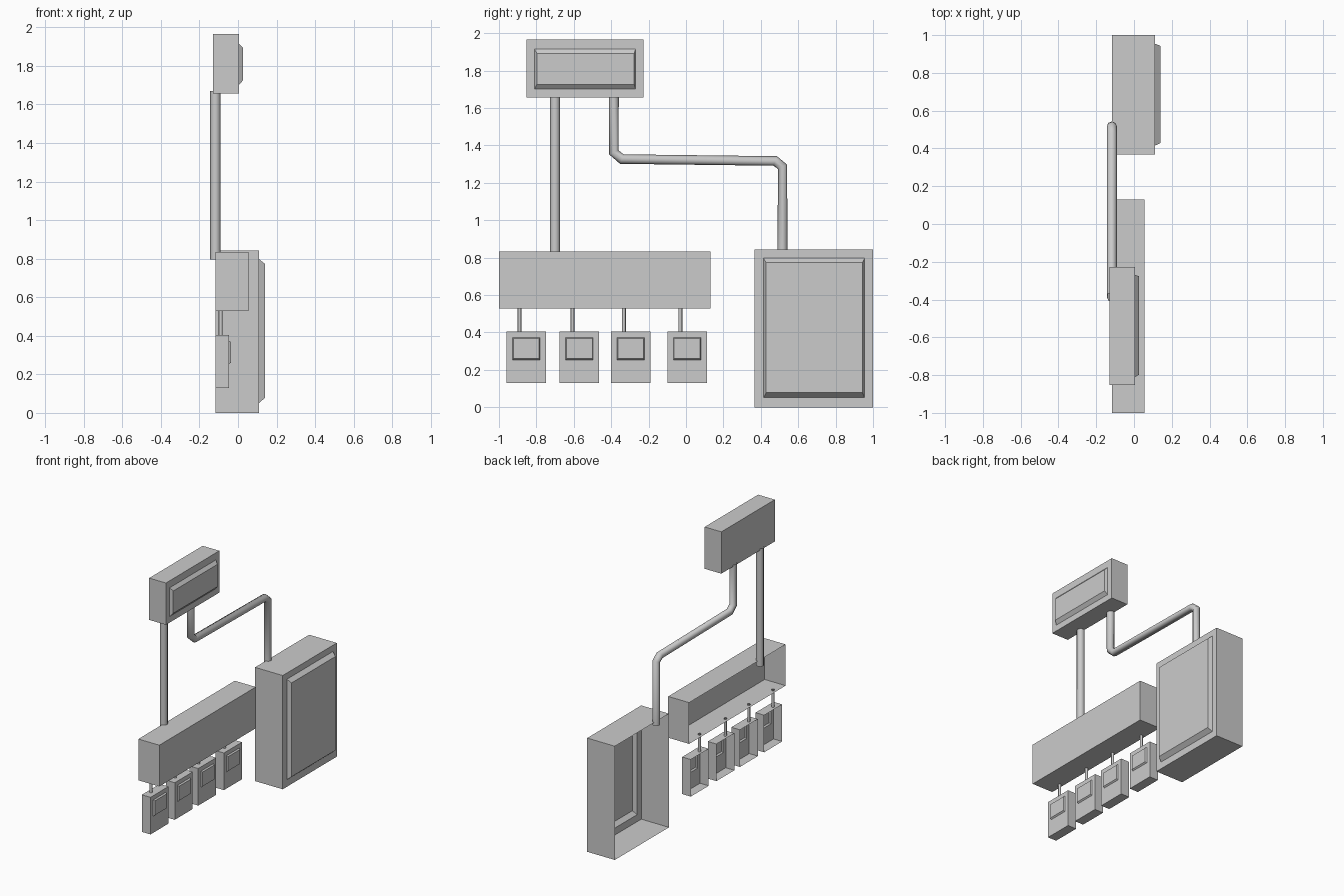
import bpy, bmesh, math

if "Cube" in bpy.data.objects:
    bpy.data.objects.remove(bpy.data.objects["Cube"])


def add_mesh(name, bm):
    bmesh.ops.recalc_face_normals(bm, faces=bm.faces)
    mesh = bpy.data.meshes.new(name)
    bm.to_mesh(mesh)
    bm.free()
    obj = bpy.data.objects.new(name, mesh)
    bpy.context.collection.objects.link(obj)
    return obj


def cabinet(name, rings, closed_back=False):
    """Box facing +x from rectangles (x, y0, y1, z0, z1), listed back to front."""
    bm = bmesh.new()
    loops = [[bm.verts.new((x, y, z)) for y, z in
              ((y0, z0), (y1, z0), (y1, z1), (y0, z1))]
             for x, y0, y1, z0, z1 in rings]
    for a, b in zip(loops, loops[1:]):
        for i in range(4):
            j = (i + 1) % 4
            bm.faces.new((a[i], a[j], b[j], b[i]))
    bm.faces.new(loops[-1])
    if closed_back:
        bm.faces.new(loops[0][::-1])
    obj = add_mesh(name, bm)
    # open shells: make the front panel face +x
    if obj.data.polygons[len(rings) * 4 - 4].normal.x < 0:
        obj.data.flip_normals()
    return obj


def pipe(name, points, radius, res=2):
    curve = bpy.data.curves.new(name, 'CURVE')
    curve.dimensions = '3D'
    curve.bevel_depth = radius
    curve.bevel_resolution = res
    spline = curve.splines.new('POLY')
    spline.points.add(len(points) - 1)
    for p, co in zip(spline.points, points):
        p.co = (*co, 1)
    obj = bpy.data.objects.new(name, curve)
    bpy.context.collection.objects.link(obj)
    bpy.ops.object.select_all(action='DESELECT')
    obj.select_set(True)
    bpy.context.view_layer.objects.active = obj
    bpy.ops.object.convert(target='MESH')
    bpy.ops.object.shade_smooth_by_angle(angle=math.radians(50))


BACK = -0.117

# Large main cabinet, open at the wall side
cabinet("main_cabinet", [
    (BACK, 0.367, 1.0, 0, 0.843),
    (0.11, 0.367, 1.0, 0, 0.843),
    (0.11, 0.415, 0.955, 0.052, 0.797),
    (0.14, 0.428, 0.943, 0.078, 0.773)])

# Upper closed box with raised panel
cabinet("upper_box", [
    (-0.131, -0.853, -0.227, 1.657, 1.967),
    (0.006, -0.853, -0.227, 1.657, 1.967),
    (0.006, -0.81, -0.27, 1.702, 1.915),
    (0.027, -0.797, -0.277, 1.727, 1.892)], closed_back=True)

# Long trunk box, open at the wall side
cabinet("trunk_box", [
    (BACK, -1.0, 0.13, 0.528, 0.834),
    (0.055, -1.0, 0.13, 0.528, 0.834)])

# Row of small meter boxes, each with a feed pipe
for n, (y, py) in enumerate(((-0.854, -0.89), (-0.57, -0.607),
                             (-0.295, -0.332), (0.006, -0.03)), 1):
    cabinet(f"meter_box_{n}", [
        (BACK, y - 0.105, y + 0.105, 0.13, 0.405),
        (-0.046, y - 0.105, y + 0.105, 0.13, 0.405),
        (-0.046, y - 0.074, y + 0.074, 0.253, 0.374),
        (-0.036, y - 0.069, y + 0.069, 0.261, 0.367)])
    pipe(f"feed_pipe_{n}", [(-0.09, py, 0.395), (-0.09, py, 0.535)], 0.01)

# Main conduits
pipe("straight_conduit", [(BACK, -0.7, 0.795), (BACK, -0.7, 1.67)], 0.027)
pipe("bent_conduit", [
    (BACK, -0.386, 1.67), (BACK, -0.386, 1.363), (BACK, -0.343, 1.327),
    (BACK, 0.477, 1.317), (BACK, 0.516, 1.286), (BACK, 0.516, 0.82)], 0.027)
